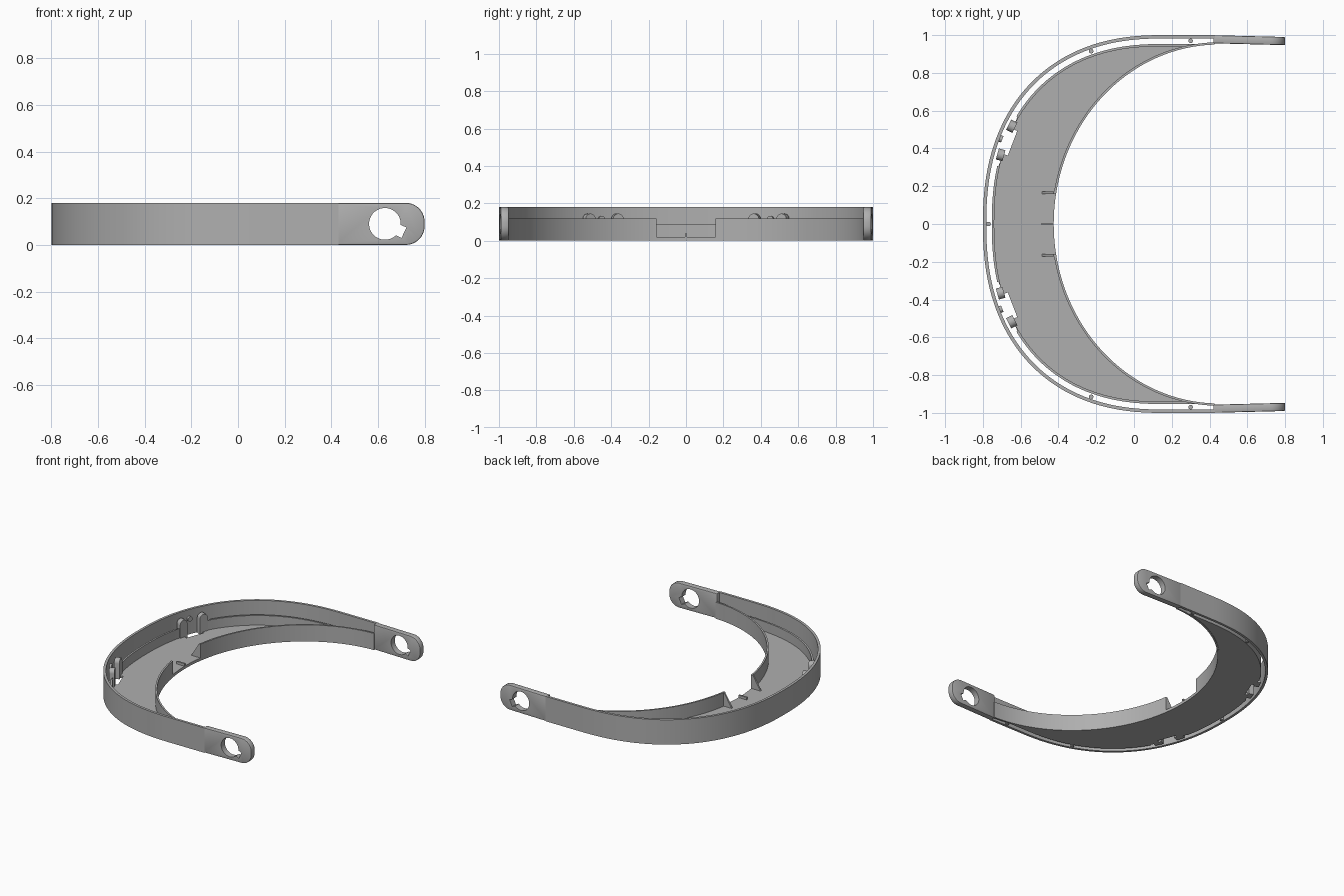
import bpy, bmesh
from math import sin, cos, pi, radians
from mathutils import Vector

old = bpy.data.objects.get("Cube")
if old:
    bpy.data.objects.remove(old, do_unlink=True)

GREY = (0.43, 0.43, 0.43, 1)
mat = bpy.data.materials.new("plain grey")
mat.use_nodes = True
mat.diffuse_color = GREY
mat.node_tree.nodes["Principled BSDF"].inputs["Base Color"].default_value = GREY

X, Y, Z = Vector((1, 0, 0)), Vector((0, 1, 0)), Vector((0, 0, 1))
HEIGHT = 0.18
parts = []


def prism(name, outline, origin, u, v, depth, keep=True):
    """Extrude a 2D outline, drawn on axes u and v, along the depth vector."""
    bm = bmesh.new()
    face = bm.faces.new([bm.verts.new(origin + u * a + v * b) for a, b in outline])
    ext = bmesh.ops.extrude_face_region(bm, geom=[face], use_keep_orig=True)
    moved = [g for g in ext["geom"] if isinstance(g, bmesh.types.BMVert)]
    bmesh.ops.translate(bm, verts=moved, vec=depth)
    bmesh.ops.recalc_face_normals(bm, faces=bm.faces)
    mesh = bpy.data.meshes.new(name)
    bm.to_mesh(mesh)
    bm.free()
    mesh.materials.append(mat)
    obj = bpy.data.objects.new(name, mesh)
    bpy.context.collection.objects.link(obj)
    if keep:
        parts.append(obj)
    else:
        obj.hide_render = True
    return obj


def apply(obj, mod):
    bpy.context.view_layer.objects.active = obj
    bpy.ops.object.modifier_apply(modifier=mod.name)


def cut(obj, *cutters):
    for c in cutters:
        mod = obj.modifiers.new("cut", 'BOOLEAN')
        mod.operation = 'DIFFERENCE'
        mod.object = c
        apply(obj, mod)


def box(a0, a1, b0, b1):
    return [(a0, b0), (a1, b0), (a1, b1), (a0, b1)]


def disc(r, n=20, cx=0, cy=0):
    return [(cx + r * cos(2 * pi * i / n), cy + r * sin(2 * pi * i / n)) for i in range(n)]


def bow(cx, a, b, n, xend, inset):
    """Open C-shaped curve, moved inwards by inset."""
    pts = []
    for i in range(-60, 61):
        t = i * pi / 120
        x = cx - a * max(cos(t), 0) ** (2 / n)
        y = b * abs(sin(t)) ** (2 / n) * (1 if t > 0 else -1)
        if x <= xend:
            pts.append(Vector((x, y)))
    if cx < xend:
        pts = [Vector((xend, -b))] + pts + [Vector((xend, b))]
    out = []
    for i, p in enumerate(pts):
        t = (pts[min(i + 1, len(pts) - 1)] - pts[max(i - 1, 0)]).normalized()
        out.append((p.x + t.y * inset, p.y - t.x * inset))
    return out


def outer(xend, inset):
    return bow(0.15, 0.95, 1.0, 2.3, xend, inset)


def inner(xend, inset):
    return bow(0.45, 0.875, 0.95, 2, xend, inset)


def band(name, side_a, side_b, z0, z1):
    return prism(name, side_a + side_b[::-1], Z * z0, X, Y, Z * (z1 - z0))


def frame(y):
    """Point, tangent and inward normal on the outer curve at a given y."""
    def at(v):
        return Vector((0.15 - 0.95 * (1 - abs(v) ** 2.3) ** (1 / 2.3), v, 0))
    t = (at(y + 0.01) - at(y - 0.01)).normalized()
    return at(y), t, Vector((t.y, -t.x, 0))


# Curved walls and the crescent floor
band("outer_wall", outer(0.43, 0), outer(0.43, 0.018), 0, HEIGHT)
slot_wall = band("slot_wall", outer(0.29, 0.047), outer(0.29, 0.06), 0.01, 0.09)
floor = band("crescent_floor", outer(0.37, 0.047), inner(0.37, -0.002), 0.003, 0.02)
inner_wall = band("inner_wall", inner(0.43, -0.012), inner(0.43, 0), 0, 0.12)

# Notch in the middle of the inner wall
notch = prism("notch_cutter", box(-0.16, 0.16, 0.02, 0.2), X * -0.5, Y, Z, X * 0.15, False)
cut(inner_wall, notch)
cutters = [notch]

# Gussets beside the notch and the low rib in the middle
for name, y, h in (("left_gusset", 0.165, 0.12), ("right_gusset", -0.165, 0.12),
                   ("middle_rib", 0, 0.038)):
    tip = -0.412 if y else -0.425
    prism(name, [(-0.49, 0.015), (tip, 0.015), (tip, h), (-0.425, h)] if y else
          box(-0.49, tip, 0.015, h), Y * (y - 0.006), X, Z, Y * 0.012)

# Small pins standing in the slot
prism("back_pin", disc(0.012, 12), frame(0)[0] + X * 0.03, X, Y, Z * 0.06)

# Key-shaped hole outline: circle with a tilted slot
TILT = radians(-25)
HALF = radians(21)
key = [(0.068 * cos(a), 0.068 * sin(a)) for a in
       (TILT + HALF + (2 * pi - 2 * HALF) * i / 40 for i in range(41))]
for side in (-0.025, 0.025):
    key.append((0.09 * cos(TILT) - side * sin(TILT), 0.09 * sin(TILT) + side * cos(TILT)))

# Arm outline with a rounded free end
R = 0.08
arm_outline = [(0.42, HEIGHT), (0.42, 0)]
for cz, start in ((R, -pi / 2), (HEIGHT - R, 0)):
    for i in range(11):
        a = start + i * pi / 20
        arm_outline.append((0.8 - R + R * cos(a), cz + R * sin(a)))

for s, label in ((1, "back"), (-1, "front")):
    # Thick arm with its hole
    along = Vector((1, -0.025 * s, 0))
    arm = prism(label + "_arm", arm_outline, Y * s * 1.01, along, Z, Y * -s * 0.043)
    bev = arm.modifiers.new("soften", 'BEVEL')
    bev.width = 0.006
    bev.segments = 2
    apply(arm, bev)
    hole = prism("hole_cutter", key, Vector((0.63, s * 1.1, 0.09)), X, Z, Y * -s * 0.3, False)
    cut(arm, hole)

    # Window through the floor and the slot wall
    p, t, n = frame(s * 0.46)
    window = prism("window_cutter", box(-0.07, 0.07, 0.02, 0.09), p - Z * 0.1, t, n, Z * 0.4, False)
    gap = prism("gap_cutter", box(-0.14, 0.14, 0.025, 0.064), p - Z * 0.1, t, n, Z * 0.4, False)
    cut(slot_wall, gap)
    cut(floor, window, gap)
    cutters += [hole, window, gap]

    # Round boss on the outer wall between two round-topped clips
    prism(label + "_boss", disc(0.018), p + Z * 0.115 + n * 0.01, t, Z, n * 0.022)
    for y in (0.38, 0.54):
        q, tt, nn = frame(s * y)
        arch = [(-0.03, 0.003), (0.03, 0.003)]
        arch += [(0.03 * cos(i * pi / 12), 0.115 + 0.03 * sin(i * pi / 12)) for i in range(13)]
        prism(label + "_clip", arch, q + nn * 0.032, tt, Z, nn * 0.036)

    # Side pins
    q, tt, nn = frame(s * 0.943)
    prism(label + "_side_pin", disc(0.012, 12), q + nn * 0.03, X, Y, Z * 0.06)
    prism(label + "_end_pin", disc(0.012, 12), Vector((0.3, s * 0.97, 0)), X, Y, Z * 0.06)

for c in cutters:
    bpy.data.objects.remove(c, do_unlink=True)

# Smooth curved walls, keep edges crisp
bpy.ops.object.select_all(action='DESELECT')
for o in parts:
    o.select_set(True)
bpy.context.view_layer.objects.active = parts[0]
bpy.ops.object.shade_smooth_by_angle(angle=radians(30))
